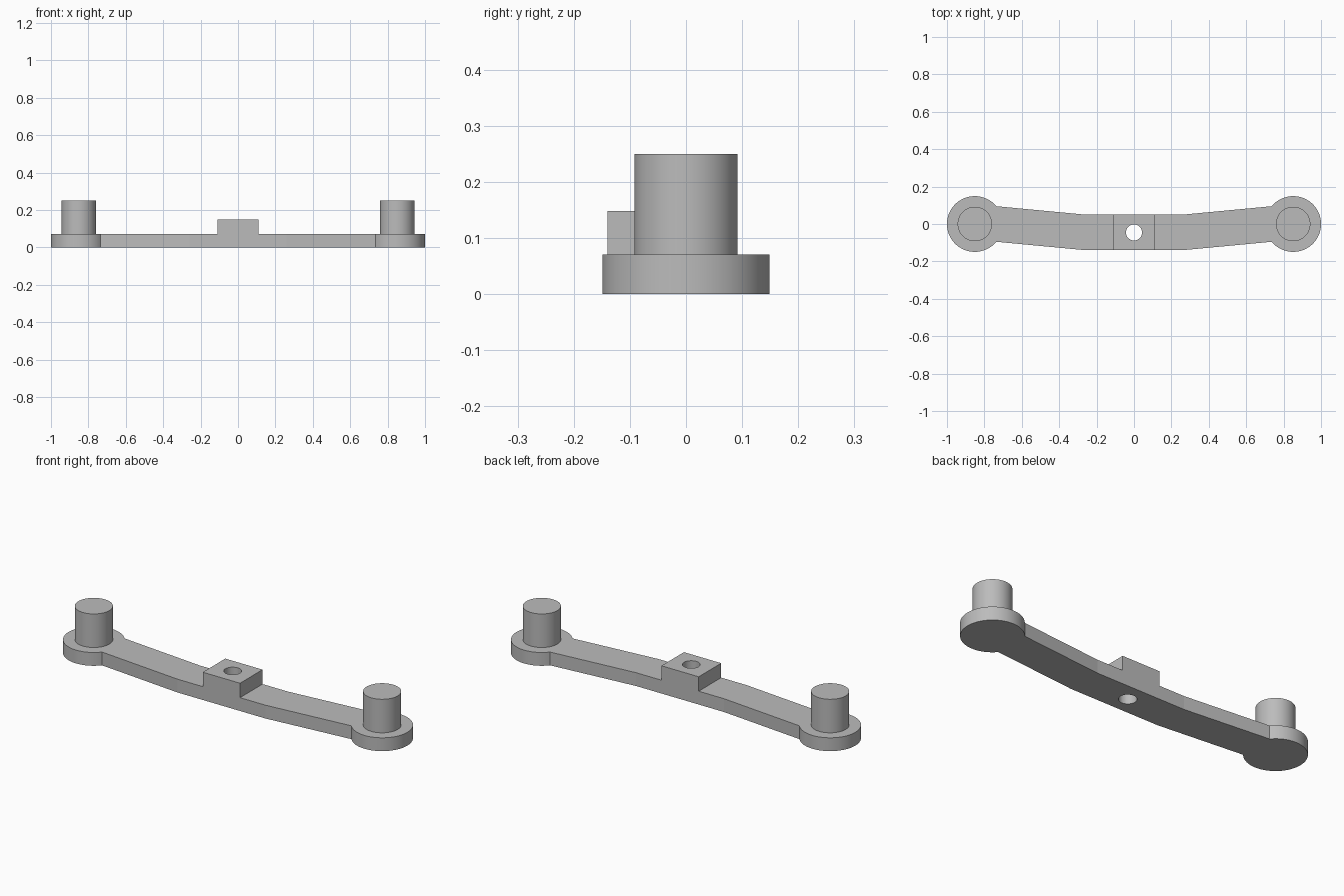
import bpy
import bmesh
from math import asin, cos, sin, pi, radians

cube = bpy.data.objects.get("Cube")
if cube:
    bpy.data.objects.remove(cube, do_unlink=True)

PLATE_H, BLOCK_H, PIN_H = 0.071, 0.148, 0.25
END_X, END_R, PIN_R = 0.851, 0.149, 0.092
FRONT, BACK, NECK = -0.14, 0.05, 0.095
BEND_X, BLOCK_X, HOLE_R = 0.26, 0.11, 0.043
SEGMENTS = 96

grey = bpy.data.materials.new("plain grey")
grey.use_nodes = True
grey.diffuse_color = (0.5, 0.5, 0.5, 1)
grey.node_tree.nodes["Principled BSDF"].inputs["Base Color"].default_value = (0.5, 0.5, 0.5, 1)


def prism(name, outline, z0, z1):
    """Extrude a counter-clockwise outline from z0 to z1."""
    bm = bmesh.new()
    base = bm.faces.new([bm.verts.new((x, y, z0)) for x, y in outline])
    top = bmesh.ops.extrude_face_region(bm, geom=[base], use_keep_orig=True)
    verts = [g for g in top["geom"] if isinstance(g, bmesh.types.BMVert)]
    bmesh.ops.translate(bm, verts=verts, vec=(0, 0, z1 - z0))
    bmesh.ops.recalc_face_normals(bm, faces=bm.faces)
    mesh = bpy.data.meshes.new(name)
    bm.to_mesh(mesh)
    bm.free()
    mesh.materials.append(grey)
    obj = bpy.data.objects.new(name, mesh)
    bpy.context.collection.objects.link(obj)
    return obj


def arc(cx, cy, r, start, end, steps):
    return [(cx + r * cos(start + (end - start) * i / steps),
             cy + r * sin(start + (end - start) * i / steps)) for i in range(steps + 1)]


def circle(cx, cy, r):
    return arc(cx, cy, r, 0, 2 * pi, SEGMENTS)[:-1]


# Plate: round ends joined by a bent bar
neck_angle = pi - asin(NECK / END_R)
right_end = arc(END_X, 0, END_R, -neck_angle, neck_angle, SEGMENTS)
left_end = [(-x, -y) for x, y in right_end]
outline = ([(-BEND_X, FRONT), (BEND_X, FRONT)] + right_end
           + [(BEND_X, BACK), (-BEND_X, BACK)] + left_end)
plate = prism("bent_plate", outline, 0, PLATE_H)

# Raised centre block
block = prism("centre_block", [(-BLOCK_X, FRONT), (BLOCK_X, FRONT),
                               (BLOCK_X, BACK), (-BLOCK_X, BACK)], PLATE_H, BLOCK_H)

# Pins on both ends
pins = [prism(name, circle(x, 0, PIN_R), PLATE_H, PIN_H)
        for name, x in (("left_pin", END_X), ("right_pin", -END_X))]

# Screw hole through block and plate
cutter = prism("hole_cutter", circle(0, (FRONT + BACK) / 2, HOLE_R), -0.1, 0.3)
cutter.hide_render = True
cutter.hide_viewport = True
for obj in (plate, block):
    mod = obj.modifiers.new("hole", "BOOLEAN")
    mod.operation = "DIFFERENCE"
    mod.solver = "EXACT"
    mod.object = cutter

# Smooth the round walls, keep the bends crisp
bpy.ops.object.select_all(action="DESELECT")
for obj in [plate, block, cutter] + pins:
    obj.select_set(True)
bpy.context.view_layer.objects.active = plate
bpy.ops.object.shade_smooth_by_angle(angle=radians(4.6))
